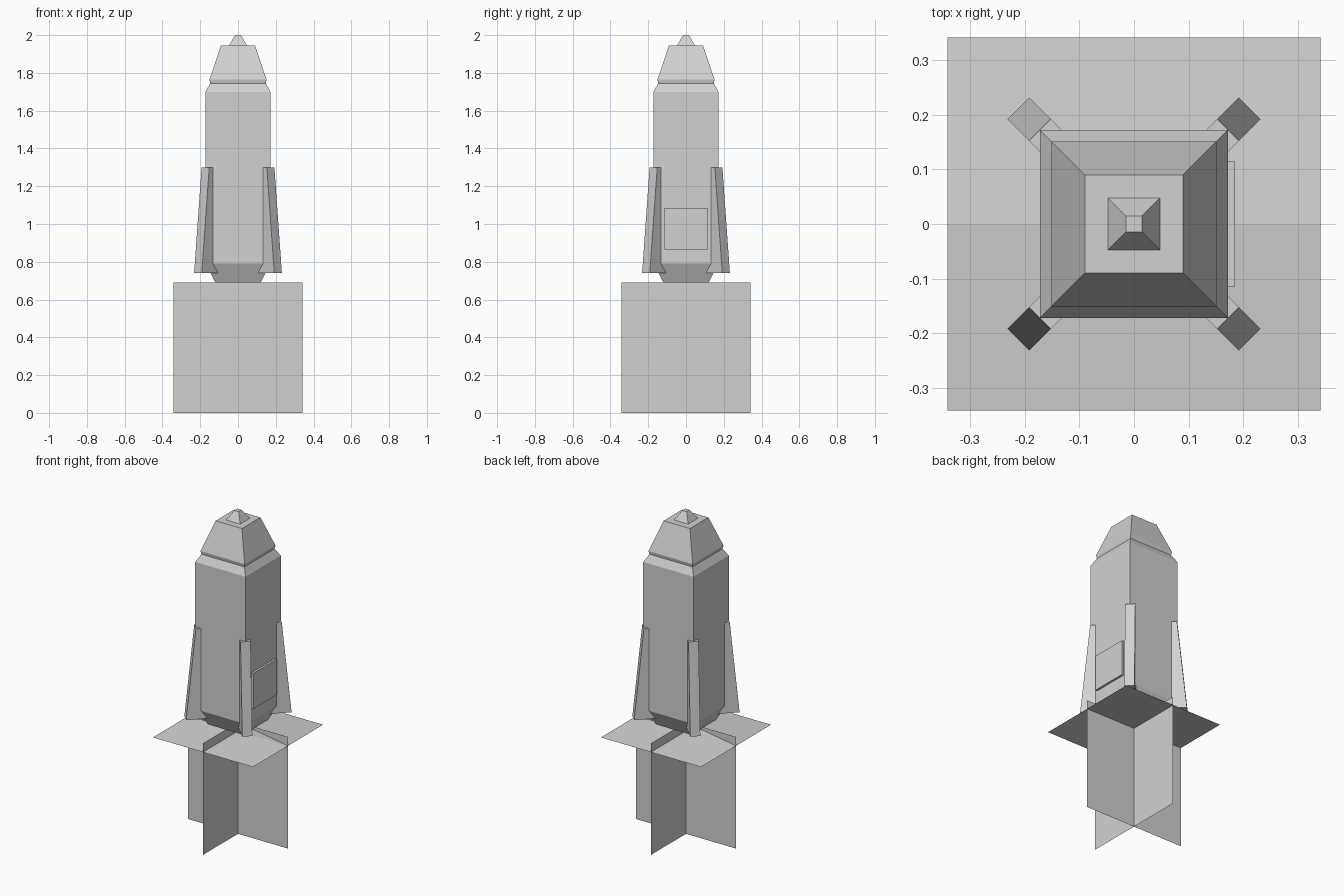
import bpy, bmesh
from math import cos, sin, radians

cube = bpy.data.objects.get("Cube")
if cube:
    bpy.data.objects.remove(cube, do_unlink=True)

grey = bpy.data.materials.new("plain_grey")
grey.use_nodes = True
colour = (0.64, 0.64, 0.64, 1)
grey.diffuse_color = colour
grey.node_tree.nodes["Principled BSDF"].inputs["Base Color"].default_value = colour

HULL = 0.172    # half width of the hull
SHEET = 0.342   # half width of the exhaust sheets
EXIT = 0.69     # height of the hull's underside
RIM = 0.635     # height of the exhaust canopy's rim


def add_object(name, bm, fix_normals=True):
    if fix_normals:
        bmesh.ops.recalc_face_normals(bm, faces=bm.faces[:])
    mesh = bpy.data.meshes.new(name)
    bm.to_mesh(mesh)
    bm.free()
    mesh.materials.append(grey)
    obj = bpy.data.objects.new(name, mesh)
    bpy.context.collection.objects.link(obj)
    return obj


def square_loft(name, profile):
    """Stack square rings given as (half width, height) and cap both ends."""
    bm = bmesh.new()
    rings = [[bm.verts.new((sx * r, sy * r, z))
              for sx, sy in ((-1, -1), (1, -1), (1, 1), (-1, 1))]
             for r, z in profile]
    for low, high in zip(rings, rings[1:]):
        for i in range(4):
            j = (i + 1) % 4
            bm.faces.new((low[i], low[j], high[j], high[i]))
    bm.faces.new(rings[0][::-1])
    bm.faces.new(rings[-1])
    return add_object(name, bm)


def sheet(name, points):
    bm = bmesh.new()
    bm.faces.new([bm.verts.new(p) for p in points])
    return add_object(name, bm, fix_normals=False)


# Hull with tapered underside, shoulder, groove and nose
square_loft("hull", [(0.12, EXIT), (HULL, 0.79), (HULL, 1.70),
                     (0.147, 1.745), (0.151, 1.765), (0.09, 1.945)])
square_loft("nose_tip", [(0.048, 1.945), (0.015, 2.0)])

# Hatch plate on the left side
bm = bmesh.new()
bmesh.ops.create_cube(bm, size=1)
for v in bm.verts:
    v.co = (0.175 + v.co.x * 0.02, v.co.y * 0.229, 0.975 + v.co.z * 0.22)
add_object("hatch", bm)

# Four diagonal fins, rooted inside the hull
FIN_SIDE = [(0.14, 0.74), (0.30, 0.74), (0.244, 1.30), (0.18, 1.30)]
for name, angle in (("fin_back_left", 45), ("fin_back_right", 135),
                    ("fin_front_right", 225), ("fin_front_left", 315)):
    c, s = cos(radians(angle)), sin(radians(angle))
    bm = bmesh.new()
    near, far = [[bm.verts.new((d * c - t * s, d * s + t * c, z))
                  for d, z in FIN_SIDE] for t in (-0.0285, 0.0285)]
    bm.faces.new(near)
    bm.faces.new(far[::-1])
    for i in range(4):
        j = (i + 1) % 4
        bm.faces.new((near[i], far[i], far[j], near[j]))
    add_object(name, bm)

# Crossed upright exhaust sheets
outline = [(-SHEET, 0), (SHEET, 0), (SHEET, EXIT), (-SHEET, EXIT)]
sheet("exhaust_sheet_wide", [(a, 0, z) for a, z in outline])
sheet("exhaust_sheet_deep", [(0, a, z) for a, z in outline])

# Shallow exhaust canopy in two halves, peaked in the middle
for name, side in (("canopy_back", 1), ("canopy_front", -1)):
    w = SHEET * side
    sheet(name, [(0, 0, EXIT), (w, 0, RIM), (w, w, RIM),
                 (-w, w, RIM), (-w, 0, RIM)])
